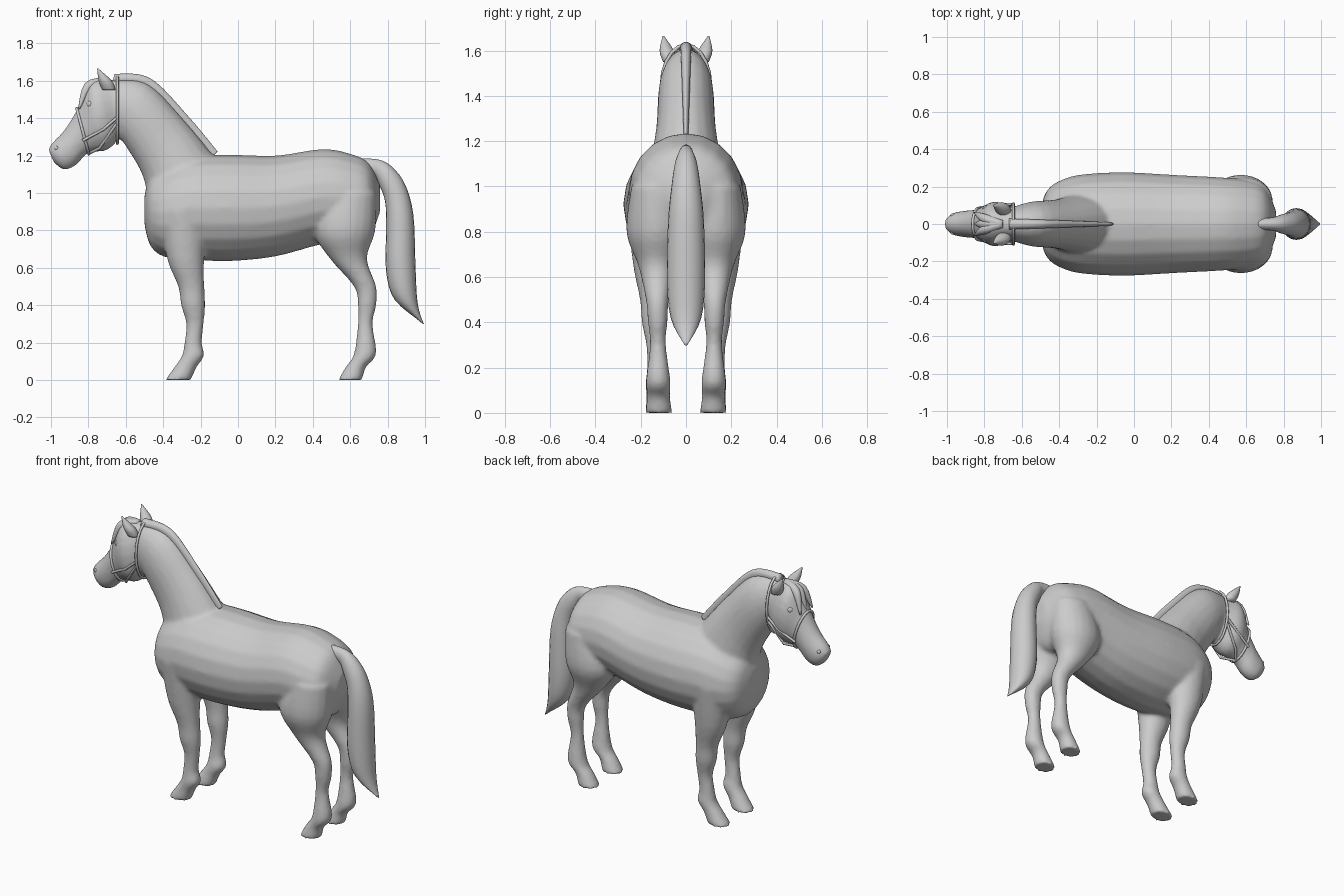
import bpy, bmesh, math
from mathutils import Vector

default_cube = bpy.data.objects.get("Cube")
if default_cube:
    bpy.data.objects.remove(default_cube)

colour = (0.6, 0.6, 0.6, 1)
grey = bpy.data.materials.new("plain grey")
grey.use_nodes = True
grey.diffuse_color = colour
grey.node_tree.nodes["Principled BSDF"].inputs["Base Color"].default_value = colour


def sections(path, lean, flatness, offset=(0, 0)):
    """Give each (x, z, radius) point a lean angle, a width ratio and a sideways offset, blended end to end."""
    last = len(path) - 1
    blend = lambda ends, step: ends[0] + (ends[1] - ends[0]) * step / last
    return [(*point, math.radians(blend(lean, step)), blend(flatness, step), blend(offset, step))
            for step, point in enumerate(path)]


def refine(rows, steps=4):
    """Pass a smooth Catmull-Rom curve through the sections."""
    padded = [rows[0], *rows, rows[-1]]
    result = []
    for before, start, end, after in zip(padded, padded[1:], padded[2:], padded[3:]):
        for step in range(steps):
            t = step / steps
            result.append([b + t / 2 * (c - a + t * (2*a - 5*b + 4*c - d + t * (3*(b - c) + d - a)))
                           for a, b, c, d in zip(before, start, end, after)])
    return result + [rows[-1]]


def ring(section, side=1, sides=20):
    """Ellipse whose long axis leans in the side plane."""
    x, z, radius, lean, flatness, offset = section
    points = []
    for index in range(sides):
        turn = math.tau * index / sides
        along = radius * math.cos(turn)
        across = radius * flatness * math.sin(turn)
        points.append(Vector((x + along * math.cos(lean), side * (offset + across), z + along * math.sin(lean))))
    return points


def loft(bm, rows, side=1):
    loops = [[bm.verts.new(point) for point in ring(row, side)] for row in refine(rows)]
    for lower, upper in zip(loops, loops[1:]):
        for index in range(len(lower)):
            bm.faces.new((lower[index], lower[index - 1], upper[index - 1], upper[index]))
    bm.faces.new(loops[0])
    bm.faces.new(reversed(loops[-1]))


def add_object(name, data):
    data.materials.append(grey)
    obj = bpy.data.objects.new(name, data)
    bpy.context.collection.objects.link(obj)
    return obj


def finish(name, bm):
    bmesh.ops.recalc_face_normals(bm, faces=bm.faces)
    for face in bm.faces:
        face.smooth = True
    mesh = bpy.data.meshes.new(name)
    bm.to_mesh(mesh)
    bm.free()
    return add_object(name, mesh)


def lofted_object(name, rows, side=1):
    bm = bmesh.new()
    loft(bm, rows, side)
    return finish(name, bm)


def ball(name, location, radius):
    bm = bmesh.new()
    bmesh.ops.create_uvsphere(bm, u_segments=12, v_segments=8, radius=radius)
    finish(name, bm).location = location


def strap(name, points, closed=False):
    curve = bpy.data.curves.new(name, "CURVE")
    curve.dimensions = "3D"
    curve.bevel_depth = 0.008
    curve.bevel_resolution = 2
    curve.use_fill_caps = True
    spline = curve.splines.new("POLY")
    spline.points.add(len(points) - 1)
    for spline_point, location in zip(spline.points, points):
        spline_point.co = (*location, 1)
    spline.use_cyclic_u = closed
    add_object(name, curve)


# Paths of the body parts: x, z, radius
trunk = sections([(-.5, .91, .08), (-.47, .9, .18), (-.4, .9, .24), (-.27, .92, .275), (-.05, .92, .285),
                  (.2, .93, .27), (.45, .98, .255), (.6, .97, .24), (.7, .96, .2), (.76, .97, .07)],
                 lean=(90, 90), flatness=(.95, 1))
neck = sections([(-.3, 1.03, .24), (-.4, 1.24, .19), (-.55, 1.43, .17), (-.69, 1.5, .11)],
                lean=(45, 78), flatness=(.7, .7))
head = sections([(-.61, 1.48, .12), (-.68, 1.44, .17), (-.75, 1.41, .19), (-.83, 1.33, .12),
                 (-.9, 1.24, .1), (-.96, 1.2, .08), (-1, 1.2, .04)],
                lean=(98, 112), flatness=(.55, .8))
front_leg = sections([(-.29, .9, .13), (-.28, .65, .1), (-.25, .5, .07), (-.24, .4, .065), (-.23, .3, .047),
                      (-.24, .2, .047), (-.24, .13, .06), (-.28, .07, .06), (-.32, 0, .07)],
                     lean=(0, 0), flatness=(.87, .87), offset=(.15, .12))
hind_leg = sections([(.6, 1, .14), (.57, .8, .165), (.59, .65, .1), (.68, .5, .06), (.69, .4, .05),
                     (.68, .3, .04), (.68, .14, .06), (.63, .07, .055), (.6, 0, .065)],
                    lean=(0, 0), flatness=(.8, .95), offset=(.13, .12))

# Body, neck, head and legs fused into one skin
bm = bmesh.new()
for part in (trunk, neck, head):
    loft(bm, part)
for side in (1, -1):
    loft(bm, front_leg, side)
    loft(bm, hind_leg, side)
body = finish("horse_body", bm)
fuse = body.modifiers.new("fuse", "REMESH")
fuse.mode = "VOXEL"
fuse.voxel_size = 0.012
fuse.use_smooth_shade = True
soften = body.modifiers.new("soften", "SMOOTH")
soften.iterations = 8

# Tail
lofted_object("tail", sections([(.66, 1.14, .045), (.74, 1.135, .045), (.79, 1.09, .06), (.84, 1, .07),
                                (.865, .85, .08), (.87, .6, .08), (.9, .42, .06), (.99, .3, .005)],
                               lean=(85, -20), flatness=(.7, 1.2)))

# Mane ridge following the crest of the neck
crest = [(x + radius * math.cos(lean), z + radius * math.sin(lean), 0.03)
         for x, z, radius, lean, *rest in refine(neck)]
lofted_object("mane", sections(crest, lean=(45, 78), flatness=(.3, 1)))

# Forelock in three locks
for lock, offset in (("back", .04), ("middle", 0), ("front", -.04)):
    path = [(-.7, 1.6, .02), (-.8, 1.57, .025), (-.85, 1.45, .005)]
    lofted_object("forelock_" + lock, sections(path, lean=(100, 170), flatness=(1, 1), offset=(0, offset * 1.5)))

# Ears, eyes, nostrils and the side straps of the halter
for label, side in (("left", -1), ("right", 1)):
    ear = sections([(-.69, 1.55, .035), (-.71, 1.6, .035), (-.75, 1.665, .003)],
                   lean=(0, 0), flatness=(.9, .9), offset=(.07, .1))
    lofted_object("ear_" + label, ear, side)
    ball("eye_" + label, (-.79, side * .08, 1.475), 0.02)
    ball("nostril_" + label, (-.97, side * .045, 1.24), 0.012)
    strap("cheek_strap_" + label, [(-.65, side * .105, 1.4), (-.72, side * .105, 1.34), (-.83, side * .085, 1.28)])
    strap("jaw_strap_" + label, [(-.65, side * .1, 1.37), (-.74, side * .07, 1.24), (-.8, 0, 1.21)])

# Bands of the halter around the muzzle and behind the ears
x, z, radius, *shape = head[3]
strap("noseband", ring((x, z, radius * 1.05, *shape)), closed=True)
strap("crown_strap", ring((-.645, 1.445, .18, math.pi / 2, .6, 0)), closed=True)
